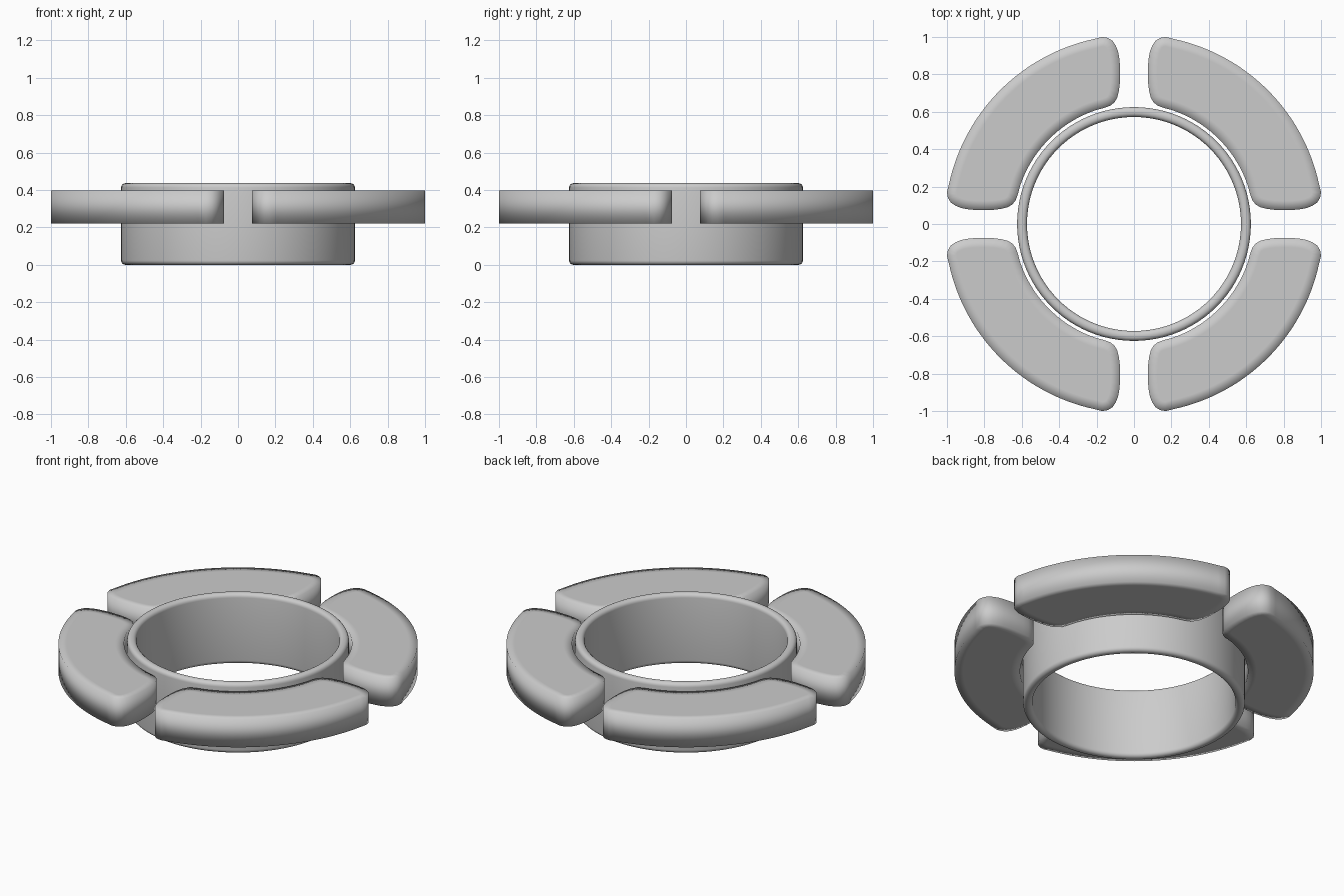
import bpy, bmesh
from math import sin, cos, pi, radians
from mathutils import Vector

if "Cube" in bpy.data.objects:
    bpy.data.objects.remove(bpy.data.objects["Cube"])


def finish(bm, name):
    bmesh.ops.recalc_face_normals(bm, faces=bm.faces)
    mesh = bpy.data.meshes.new(name)
    bm.to_mesh(mesh)
    bm.free()
    for p in mesh.polygons:
        p.use_smooth = True
    obj = bpy.data.objects.new(name, mesh)
    bpy.context.collection.objects.link(obj)
    return obj


# Central ring: rounded rectangular section spun around z
R_IN, R_OUT, H, B = 0.572, 0.625, 0.437, 0.024
section = []
for cx, cz, start in ((R_OUT - B, B, -90), (R_OUT - B, H - B, 0),
                      (R_IN + B, H - B, 90), (R_IN + B, B, 180)):
    for i in range(6):
        a = radians(start + 18 * i)
        section.append((cx + B * cos(a), cz + B * sin(a)))
bm = bmesh.new()
verts = [bm.verts.new((x, 0, z)) for x, z in section]
edges = [bm.edges.new((v, verts[i - 1])) for i, v in enumerate(verts)]
bmesh.ops.spin(bm, geom=verts + edges, cent=(0, 0, 0), axis=(0, 0, 1),
               angle=2 * pi, steps=96, use_merge=True)
bmesh.ops.remove_doubles(bm, verts=bm.verts, dist=1e-5)
finish(bm, "ring")


# Pad outline: half of a curved block, mirrored across the diagonal
def arc(r, a0, a1, n):
    return [(r * cos(radians(a0 + (a1 - a0) * i / n)),
             r * sin(radians(a0 + (a1 - a0) * i / n))) for i in range(n + 1)]


end = [(0.155, 0.622), (0.125, 0.634), (0.105, 0.65), (0.09, 0.675),
       (0.081, 0.71), (0.076, 0.75), (0.074, 0.80), (0.075, 0.85),
       (0.079, 0.89), (0.086, 0.925), (0.098, 0.955), (0.115, 0.98),
       (0.14, 0.995), (0.17, 1.0)]
half = arc(0.642, 45, 72, 10) + end + arc(1.012, 78, 45, 14)
outline = half + [(y, x) for x, y in half[-2:0:-1]]


# Four pads around the ring, soft-shaded caps from an inset border
names = ("back_right_pad", "back_left_pad", "front_left_pad", "front_right_pad")
for k, name in enumerate(names):
    c, s = (1, 0, -1, 0)[k], (0, 1, 0, -1)[k]
    bm = bmesh.new()
    base = bm.faces.new([bm.verts.new((x * c - y * s, x * s + y * c, 0.222))
                         for x, y in outline])
    ext = bmesh.ops.extrude_face_region(bm, geom=[base], use_keep_orig=True)
    bmesh.ops.translate(bm, vec=Vector((0, 0, 0.175)),
                        verts=[g for g in ext["geom"] if isinstance(g, bmesh.types.BMVert)])
    bmesh.ops.recalc_face_normals(bm, faces=bm.faces)
    caps = [f for f in bm.faces if len(f.verts) > 4]
    bmesh.ops.inset_individual(bm, faces=caps, thickness=0.05)
    finish(bm, name)
